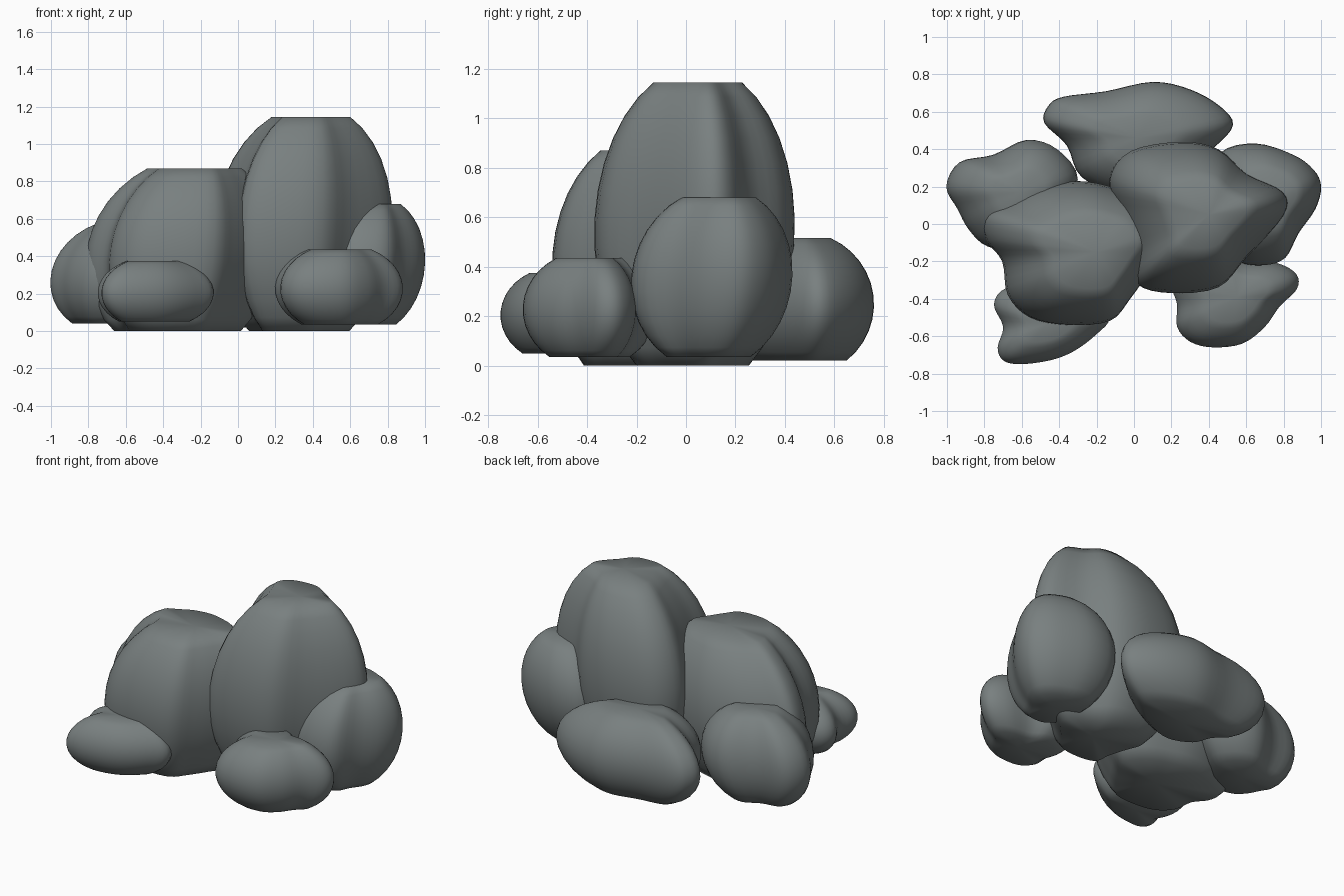
import bpy
import math
from mathutils import Vector

default_cube = bpy.data.objects.get("Cube")
if default_cube:
    bpy.data.objects.remove(default_cube, do_unlink=True)

# Single dark stone colour
stone = bpy.data.materials.new("dark grey stone")
stone.use_nodes = True
stone_colour = (0.19, 0.215, 0.215, 1.0)
stone.diffuse_color = stone_colour
stone.node_tree.nodes["Principled BSDF"].inputs["Base Color"].default_value = stone_colour

RINGS = 12
STEPS = 4


def smooth_outline(points):
    """Closed Catmull-Rom curve through plan points given in hundredths."""
    pts = [Vector(p) / 100 for p in points]
    count = len(pts)
    curve = []
    for i in range(count):
        a, b, c, d = (pts[(i + k) % count] for k in (-1, 0, 1, 2))
        for step in range(STEPS):
            t = step / STEPS
            curve.append(0.5 * (2 * b + (c - a) * t
                                + (2 * a - 5 * b + 4 * c - d) * t ** 2
                                + (3 * b - a - 3 * c + d) * t ** 3))
    return curve


def boulder(name, outline, centre, bottom, top, bottom_scale, top_scale, lean=(0, 0)):
    """Stack scaled copies of a plan outline along a truncated round profile.

    The lean moves the top cap one way and the bottom cap the other way."""
    curve = smooth_outline(outline)
    middle, shift = Vector(centre) / 100, Vector(lean) / 100
    count = len(curve)
    start, end = -math.acos(bottom_scale), math.acos(top_scale)
    low, high = math.sin(start), math.sin(end)
    verts, faces = [], []
    for ring in range(RINGS + 1):
        angle = start + (end - start) * ring / RINGS
        rise = (math.sin(angle) - low) / (high - low)
        core = middle + shift * (2 * rise - 1)
        for point in curve:
            p = core + (point - middle) * math.cos(angle)
            verts.append((p.x, p.y, bottom + (top - bottom) * rise))
    for ring in range(RINGS):
        for i in range(count):
            j = (i + 1) % count
            a, b = ring * count, (ring + 1) * count
            faces.append((a + i, a + j, b + j, b + i))
    # Flat caps, fanned from a centre point
    under, over = len(verts), len(verts) + 1
    verts += [(*(middle - shift), bottom), (*(middle + shift), top)]
    last = RINGS * count
    for i in range(count):
        j = (i + 1) % count
        faces.append((under, j, i))
        faces.append((over, last + i, last + j))
    mesh = bpy.data.meshes.new(name)
    mesh.from_pydata(verts, [], faces)
    mesh.materials.append(stone)
    mesh.shade_smooth()
    rock = bpy.data.objects.new(name, mesh)
    bpy.context.collection.objects.link(rock)


# Outlines run counter-clockwise seen from above
boulder("tall_boulder",
        [(2, -32), (20, -37), (45, -34), (60, -18), (80, 4), (80, 17),
         (60, 27), (45, 40), (25, 44), (-2, 39), (-13, 24), (-7, 5), (-1, -15)],
        (37, 4), 0, 1.145, 0.56, 0.44, (3, 1))

boulder("broad_boulder",
        [(-80, 5), (-79, -8), (-70, -20), (-67, -38), (-55, -50), (-35, -54),
         (-13, -52), (-2, -40), (9, -24), (20, -5), (8, 12), (-12, 20),
         (-30, 23), (-50, 20), (-67, 12)],
        (-24, -15), 0, 0.87, 0.67, 0.5, (4, 0))

boulder("right_side_boulder",
        [(-100, 20), (-94, 8), (-88, -3), (-78, -12), (-60, -14), (-42, 2),
         (-30, 24), (-41, 40), (-57, 45), (-75, 37), (-93, 33)],
        (-64, 17), 0.04, 0.575, 0.6, 0.4, (3, 0))

boulder("back_boulder",
        [(-48, 54), (-36, 42), (-28, 25), (-5, 16), (22, 25), (43, 41),
         (53, 53), (46, 63), (30, 72), (10, 76), (-15, 71), (-38, 68), (-46, 63)],
        (2, 46), 0.02, 0.515, 0.63, 0.42)

boulder("left_side_boulder",
        [(100, 20), (96, 29), (85, 37), (65, 43), (46, 38), (40, 18),
         (45, -8), (56, -20), (70, -22), (81, -18), (88, -5), (97, 8)],
        (72, 12), 0.035, 0.68, 0.52, 0.46, (2, 2))

boulder("front_left_rock",
        [(20, -30), (23, -43), (23, -55), (30, -63), (42, -66), (58, -64),
         (70, -55), (78, -44), (87, -35), (87, -27), (77, -21), (60, -19),
         (47, -12), (31, -15)],
        (55, -39), 0.035, 0.435, 0.6, 0.5)

boulder("front_right_rock",
        [(-75, -43), (-70, -55), (-73, -66), (-70, -73), (-61, -75),
         (-45, -73), (-32, -68), (-20, -59), (-13, -50), (-22, -38),
         (-45, -31), (-68, -34)],
        (-46, -53), 0.05, 0.375, 0.6, 0.46)
